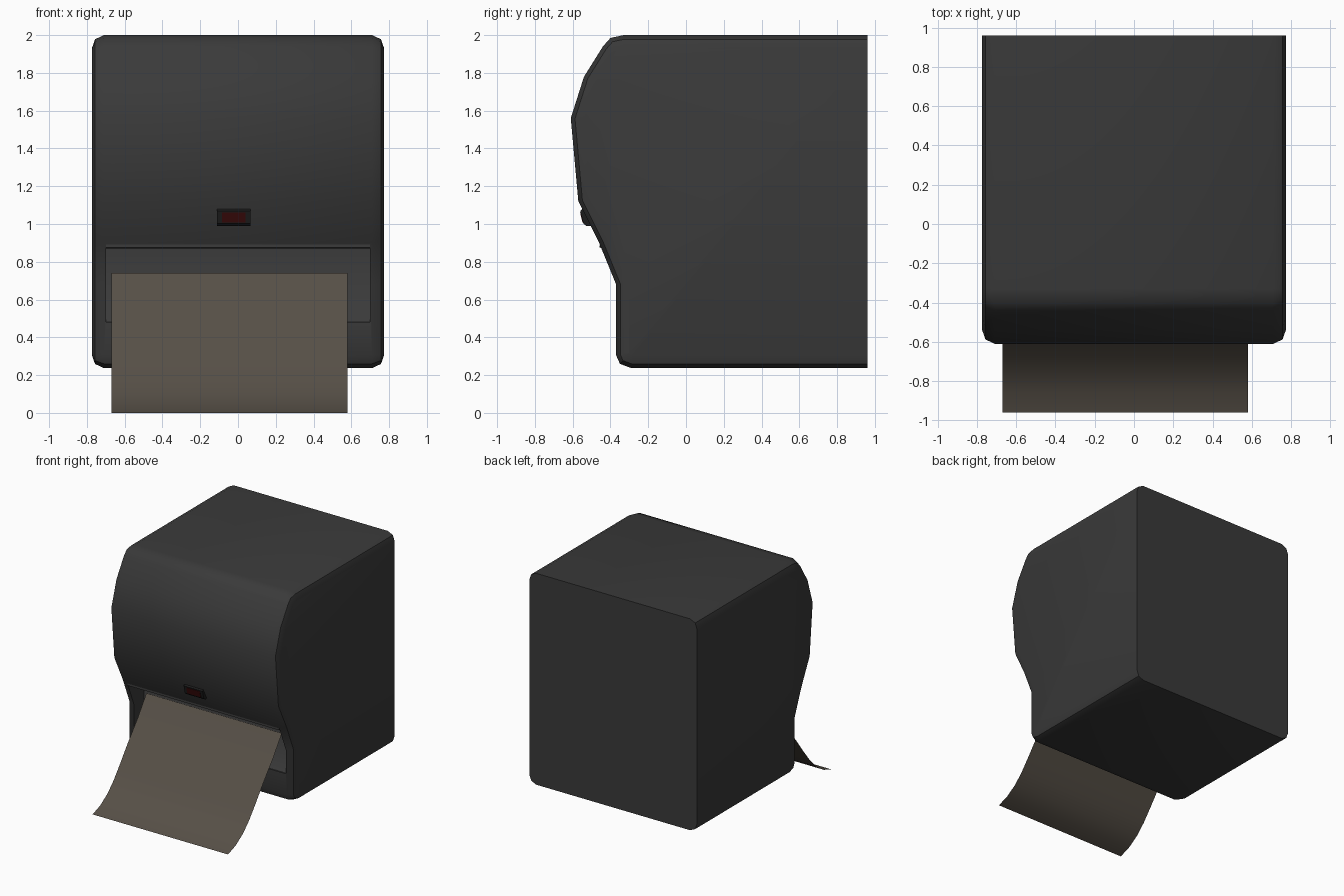
import bpy, bmesh
from mathutils import Vector

if "Cube" in bpy.data.objects:
    bpy.data.objects.remove(bpy.data.objects["Cube"])


def material(name, rgb):
    m = bpy.data.materials.new(name)
    m.diffuse_color = (*rgb, 1)
    m.use_nodes = True
    m.node_tree.nodes["Principled BSDF"].inputs["Base Color"].default_value = m.diffuse_color
    return m


def make(name, verts, faces, mat=None, angle=None):
    me = bpy.data.meshes.new(name)
    me.from_pydata(verts, [], faces)
    bm = bmesh.new()
    bm.from_mesh(me)
    bmesh.ops.recalc_face_normals(bm, faces=bm.faces)
    bm.to_mesh(me)
    bm.free()
    ob = bpy.data.objects.new(name, me)
    bpy.context.collection.objects.link(ob)
    if mat:
        me.materials.append(mat)
    if angle:
        smooth(ob, angle)
    return ob


def activate(ob):
    bpy.ops.object.select_all(action='DESELECT')
    ob.select_set(True)
    bpy.context.view_layer.objects.active = ob


def smooth(ob, angle):
    activate(ob)
    bpy.ops.object.shade_smooth_by_angle(angle=angle)


def prism(name, profile, x0, x1, mat=None):
    n = len(profile)
    verts = [(x, y, z) for x in (x0, x1) for y, z in profile]
    faces = [(i, (i + 1) % n, n + (i + 1) % n, n + i) for i in range(n)]
    faces += [tuple(range(n)), tuple(range(n, 2 * n))]
    return make(name, verts, faces, mat)


def inset(path, d):
    """Offset an open (y, z) path inwards; the ends slide along the wall plane."""
    pts = [Vector(p) for p in path]
    out = []
    for i, p in enumerate(pts):
        a = (p - pts[i - 1]).normalized() if i else None
        b = (pts[i + 1] - p).normalized() if i < len(pts) - 1 else None
        a, b = a or b, b or a
        na, nb = Vector((-a.y, a.x)), Vector((-b.y, b.x))
        m = (na + nb).normalized()
        out.append(p + m * (d / m.dot(na)))
    return out


dark = material("dark_plastic", (0.042, 0.042, 0.042))
black = material("black_plastic", (0.012, 0.012, 0.012))
red = material("red_window", (0.04, 0.003, 0.003))
brown = material("brown_paper", (0.095, 0.08, 0.063))

# Housing: side profile lofted across x with rounded side edges, flat at the back
profile = [(0.96, 2.0), (-0.33, 2.0), (-0.40, 1.985), (-0.44, 1.94), (-0.54, 1.78),
           (-0.61, 1.56), (-0.57, 1.12), (-0.46, 0.90), (-0.37, 0.68), (-0.37, 0.305),
           (-0.35, 0.26), (-0.29, 0.237), (0.96, 0.237)]
half = [(0.773, 0.068), (0.757, 0.022), (0.71, 0.0)]
rings = [(-x, d) for x, d in half] + [(x, d) for x, d in reversed(half)]
n, r = len(profile), len(rings)
verts = [(x, p.x, p.y) for x, d in rings for p in inset(profile, d)]
faces = [(k * n + i, k * n + i + 1, (k + 1) * n + i + 1, (k + 1) * n + i)
         for k in range(r - 1) for i in range(n - 1)]
faces += [tuple(range(n)), tuple(range((r - 1) * n, r * n))]
faces.append(tuple(k * n for k in range(r)) + tuple(k * n + n - 1 for k in reversed(range(r))))
housing = make("housing", verts, faces, dark)

# Paper outlet recess with a sloping floor
cutter = prism("outlet_cutter", [(-0.65, 0.875), (-0.24, 0.875), (-0.24, 0.65),
                                 (-0.36, 0.48), (-0.65, 0.48)], -0.70, 0.70, dark)
cutter.hide_render = True
mod = housing.modifiers.new("outlet", 'BOOLEAN')
mod.operation = 'DIFFERENCE'
mod.solver = 'EXACT'
mod.object = cutter
activate(housing)
bpy.ops.object.modifier_apply(modifier=mod.name)
bpy.data.objects.remove(cutter, do_unlink=True)
smooth(housing, 0.7)

# Thin lip above the outlet
prism("outlet_lip", [(-0.456, 0.905), (-0.457, 0.875), (-0.435, 0.87), (-0.43, 0.90)],
      -0.70, 0.70, dark)

# Sensor frame and its red window
prism("sensor_frame", [(-0.545, 1.083), (-0.56, 1.07), (-0.543, 1.002), (-0.528, 0.99),
                       (-0.48, 0.99), (-0.51, 1.083)], -0.11, 0.065, black)
prism("sensor_window", [(-0.561, 1.062), (-0.548, 1.008), (-0.53, 1.008), (-0.54, 1.062)],
      -0.085, 0.04, red)

# Paper sheet hanging out of the outlet
path = [(-0.25, 0.74), (-0.37, 0.57), (-0.49, 0.425), (-0.60, 0.28), (-0.68, 0.18),
        (-0.76, 0.10), (-0.86, 0.035), (-0.96, 0.0)]
verts = [(x, y, z) for y, z in path for x in (-0.67, 0.58)]
faces = [(2 * i, 2 * i + 1, 2 * i + 3, 2 * i + 2) for i in range(len(path) - 1)]
make("paper_sheet", verts, faces, brown, 0.7)
